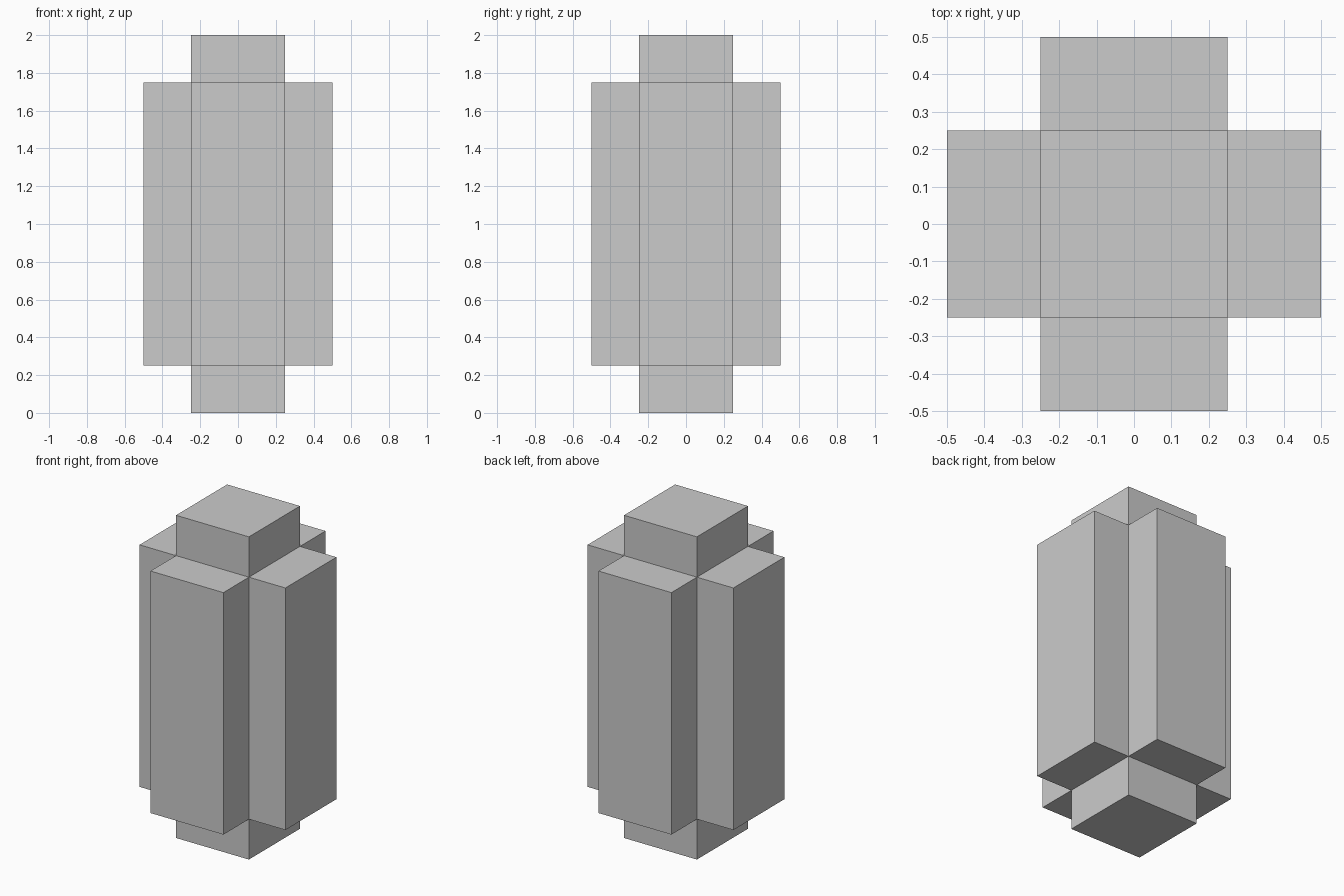
import bpy, bmesh
from mathutils import Matrix

if "Cube" in bpy.data.objects:
    bpy.data.objects.remove(bpy.data.objects["Cube"])

# Central block: 0.5 x 0.5 x 1.5, centred at z = 1
bm = bmesh.new()
bmesh.ops.create_cube(bm, size=1.0, matrix=Matrix.Translation((0, 0, 1)) @ Matrix.Diagonal((0.5, 0.5, 1.5, 1)))
bm.normal_update()

# Push every side of the block outwards to form the four slabs and two end caps
normals = [f.normal.copy() for f in bm.faces]
arms = bmesh.ops.extrude_discrete_faces(bm, faces=bm.faces[:])["faces"]
for face, normal in zip(arms, normals):
    bmesh.ops.translate(bm, verts=face.verts[:], vec=normal * 0.25)
bmesh.ops.recalc_face_normals(bm, faces=bm.faces[:])

mesh = bpy.data.meshes.new("cross_block")
bm.to_mesh(mesh)
bm.free()
bpy.context.collection.objects.link(bpy.data.objects.new("cross_block", mesh))
